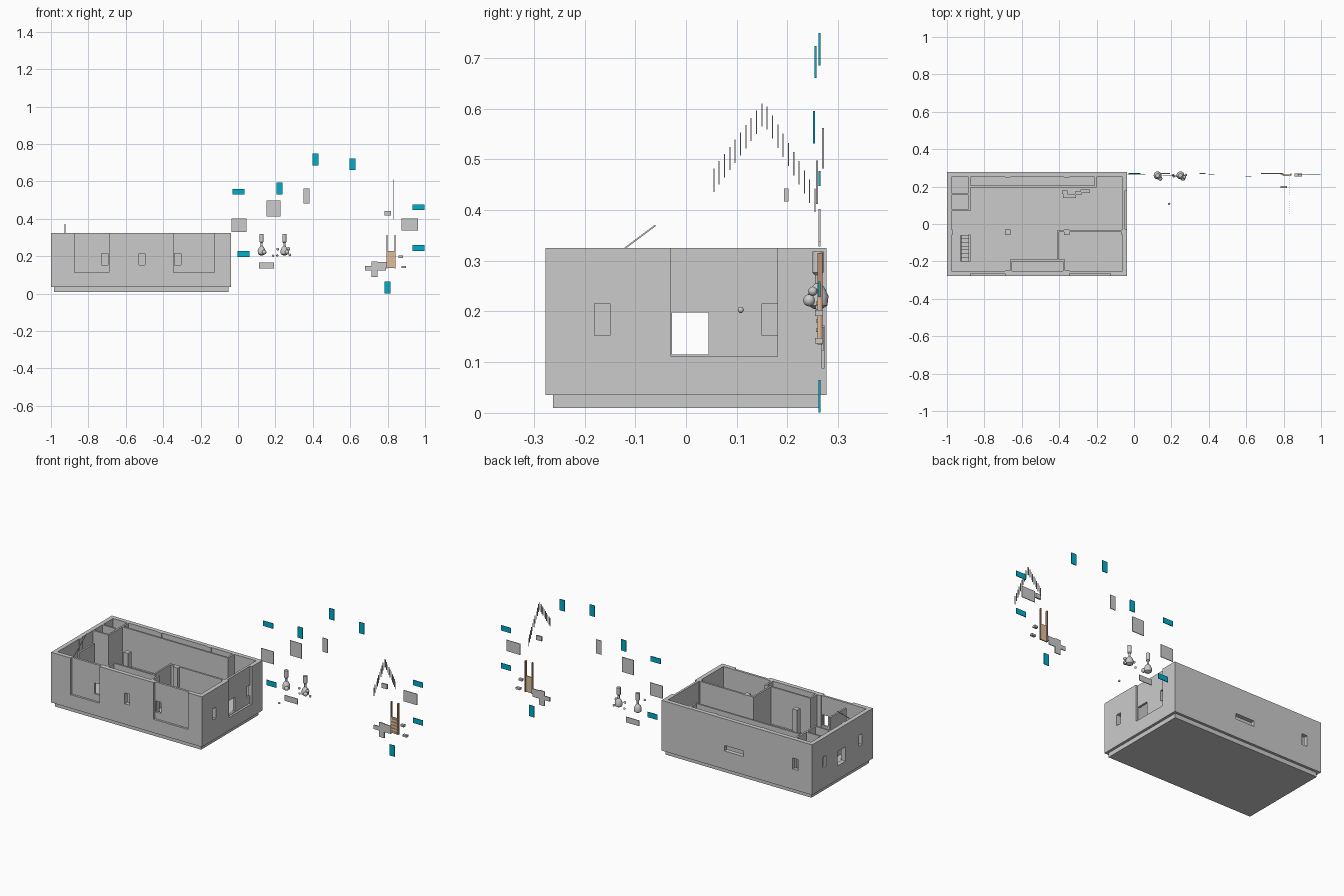
import bpy, math
from mathutils import Vector


def material(name, rgb):
    m = bpy.data.materials.new(name)
    m.diffuse_color = (*rgb, 1)
    return m


CYAN = material("cyan", (0.0, 0.42, 0.6))
TAN = material("tan", (0.75, 0.52, 0.33))
BROWN = material("brown", (0.5, 0.27, 0.17))


def box(name, x, y, z, mat=None):
    """Box from (min, max) pairs on each axis."""
    v = [(a, b, c) for a in x for b in y for c in z]
    f = [(0, 1, 3, 2), (4, 6, 7, 5), (0, 4, 5, 1), (2, 3, 7, 6), (0, 2, 6, 4), (1, 5, 7, 3)]
    me = bpy.data.meshes.new(name)
    me.from_pydata(v, [], f)
    ob = bpy.data.objects.new(name, me)
    bpy.context.collection.objects.link(ob)
    if mat:
        me.materials.append(mat)
    return ob


def panel(name, x, z, w, h, y=0.263, t=0.004, mat=None):
    return box(name, (x - w / 2, x + w / 2), (y - t / 2, y + t / 2), (z - h / 2, z + h / 2), mat)


def cut(target, x, y, z):
    c = box("cutter", x, y, z)
    c.hide_render = True
    m = target.modifiers.new("cut", 'BOOLEAN')
    m.operation, m.solver, m.object = 'DIFFERENCE', 'EXACT', c
    bpy.context.view_layer.objects.active = target
    bpy.ops.object.modifier_apply(modifier=m.name)
    bpy.data.objects.remove(c)


def lathe(name, x, y, profile, n=16):
    """Turned shape from (radius, z) points."""
    v, f = [], []
    for r, z in profile:
        v += [(x + r * math.cos(2 * math.pi * i / n), y + r * math.sin(2 * math.pi * i / n), z) for i in range(n)]
    for k in range(len(profile) - 1):
        for i in range(n):
            j = (i + 1) % n
            f.append((k * n + i, k * n + j, (k + 1) * n + j, (k + 1) * n + i))
    f += [tuple(range(n))[::-1], tuple(range(len(v) - n, len(v)))]
    me = bpy.data.meshes.new(name)
    me.from_pydata(v, [], f)
    ob = bpy.data.objects.new(name, me)
    bpy.context.collection.objects.link(ob)
    bpy.context.view_layer.objects.active = ob
    ob.select_set(True)
    bpy.ops.object.shade_smooth_by_angle(angle=math.radians(35))
    ob.select_set(False)


def ball(name, x, y, z, r):
    lathe(name, x, y, [(max(r * math.sin(a), 0.0005), z - r * math.cos(a))
                       for a in [math.pi * i / 8 for i in range(9)]], 12)


# foundation and hollow shell with a raised floor
X0, X1, Y, TOP, FLOOR = -1.0, -0.037, 0.277, 0.325, 0.11
box("foundation", (-0.985, -0.052), (-0.262, 0.262), (0.01, 0.036))
shell = box("house_shell", (X0, X1), (-Y, Y), (0.035, TOP))
cut(shell, (X0 + 0.025, X1 - 0.025), (-Y + 0.025, Y - 0.025), (FLOOR, 0.5))

# shallow wall recesses on the front and right
for a, b in [(-0.875, -0.69), (-0.345, -0.125)]:
    cut(shell, (a, b), (-0.4, -0.265), (0.113, 0.5))
cut(shell, (X1 - 0.012, 0.1), (-0.03, 0.18), (0.111, 0.5))

# front and back windows, then side windows and the aligned doorways
WZ = (0.153, 0.216)
for a, b in [(-0.73, -0.695), (-0.53, -0.498), (-0.34, -0.306)]:
    cut(shell, (a, b), (-0.4, -0.2), WZ)
cut(shell, (-0.91, -0.875), (0.21, 0.4), WZ)
cut(shell, (-0.56, -0.44), (0.21, 0.4), (0.14, 0.172))
for a, b in [(-0.18, -0.15), (0.15, 0.18)]:
    cut(shell, (X1 - 0.1, 0.1), (a, b), WZ)
    cut(shell, (-1.1, -0.95), (a, b), WZ)
cut(shell, (-1.1, 0.1), (-0.028, 0.044), (0.115, 0.198))

# structural columns
for cx in (-0.985, -0.675, -0.36, -0.052):
    for cy in (-0.262, -0.044, 0.262):
        if cy == -0.044 or cx in (-0.675, -0.36):
            box("column", (cx - 0.0145, cx + 0.0145), (cy - 0.0145, cy + 0.0145), (FLOOR - 0.005, TOP))

# interior partitions
T = 0.01
for a, b, c, d in [(-0.41, -0.05, -0.042, -0.031), (-0.41, -0.41 + T, -0.19, -0.031),
                   (-0.663, -0.37, -0.2, -0.19), (-0.37 - T, -0.37, -0.26, -0.19),
                   (-0.663, -0.663 + T, -0.26, -0.19),
                   (-0.875, -0.2, 0.195, 0.205), (-0.2 - T, -0.2, 0.2, 0.26),
                   (-0.885, -0.875, 0.07, 0.26), (-0.99, -0.875, 0.155, 0.165),
                   (-0.99, -0.875, 0.07, 0.08), (-0.885, -0.875, -0.2, -0.055)]:
    box("partition", (a, b), (c, d), (FLOOR - 0.005, TOP))

# sloping stair rail and rising steps
rail = box("stair_rail", (-0.002, 0.002), (-0.0875, 0.0875), (-0.0015, 0.0015))
rail.location = (-0.925, -0.13, 0.3175)
rail.rotation_euler.x = math.atan2(0.045, 0.06)
for i in range(7):
    box("stair_step", (-0.925, -0.885), (-0.2 + i * 0.02, -0.18 + i * 0.02), (FLOOR, 0.13 + i * 0.02))

# zigzag block in the back room
for a, b, c, d in [(-0.385, -0.355, 0.16, 0.18), (-0.38, -0.31, 0.14, 0.16),
                   (-0.315, -0.28, 0.155, 0.175), (-0.285, -0.235, 0.165, 0.185)]:
    box("low_bench", (a, b), (c, d), (FLOOR, 0.15))

# loose cyan panels: upright and flat
for x, z, y in [(0.222, 0.563, 0.252), (0.414, 0.717, 0.263), (0.612, 0.692, 0.255), (0.80, 0.033, 0.263)]:
    panel("cyan_panel_tall", x, z, 0.032, 0.064, y, mat=CYAN)
for x, z, y in [(0.003, 0.544, 0.27), (0.03, 0.212, 0.263), (0.966, 0.462, 0.263), (0.966, 0.244, 0.263)]:
    panel("cyan_panel_wide", x, z, 0.064, 0.03, y, mat=CYAN)

# loose grey panels
for x, z, w, h, y in [(0.005, 0.365, 0.08, 0.073, 0.263), (0.19, 0.455, 0.076, 0.086, 0.258),
                      (0.367, 0.522, 0.032, 0.08, 0.27), (0.152, 0.15, 0.082, 0.032, 0.27),
                      (0.918, 0.37, 0.088, 0.064, 0.263)]:
    panel("grey_panel", x, z, w, h, y)

# cross-shaped plate
panel("cross_bar", 0.735, 0.135, 0.11, 0.024, 0.27, 0.005)
panel("cross_upright", 0.73, 0.13, 0.034, 0.084, 0.27, 0.0055)
panel("cross_arm", 0.77, 0.155, 0.05, 0.028, 0.27, 0.005)

# tan slatted board with two posts
panel("tan_board", 0.818, 0.182, 0.048, 0.092, 0.262, 0.006, TAN)
for x in (0.797, 0.839):
    panel("board_post", x, 0.225, 0.006, 0.18, 0.264, 0.01, BROWN)
for i in range(5):
    panel("board_slat", 0.818, 0.145 + i * 0.018, 0.04, 0.006, 0.258, 0.004, TAN)

# small fittings
box("fitting_block", (0.782, 0.817), (0.193, 0.202), (0.417, 0.443))
panel("fitting_small", 0.87, 0.197, 0.022, 0.012, 0.262, 0.016)
panel("fitting_low", 0.886, 0.142, 0.026, 0.011, 0.262, 0.016)

# gable of thin bars
for i in range(20):
    y = 0.055 + i * 0.0105
    top = 0.482 + (y - 0.055) * 1.36 if y < 0.156 else 0.615 - (y - 0.154) * 1.72
    box("gable_bar", (0.828, 0.832), (y - 0.001, y + 0.001), (top - 0.046, top))

# pair of turned fixtures with small knobs
for x in (0.126, 0.248):
    lathe("fixture", x, 0.26, [(0.008, 0.205), (0.019, 0.212), (0.021, 0.23), (0.014, 0.246),
                               (0.006, 0.255), (0.006, 0.272), (0.011, 0.277), (0.011, 0.318)])
    ball("fixture_ball", x + 0.014, 0.243, 0.222, 0.012)
for x, y, z, r in [(0.188, 0.108, 0.203, 0.006), (0.212, 0.255, 0.238, 0.007), (0.21, 0.262, 0.205, 0.006),
                   (0.277, 0.262, 0.207, 0.007), (0.27, 0.25, 0.24, 0.009)]:
    ball("knob", x, y, z, r)
